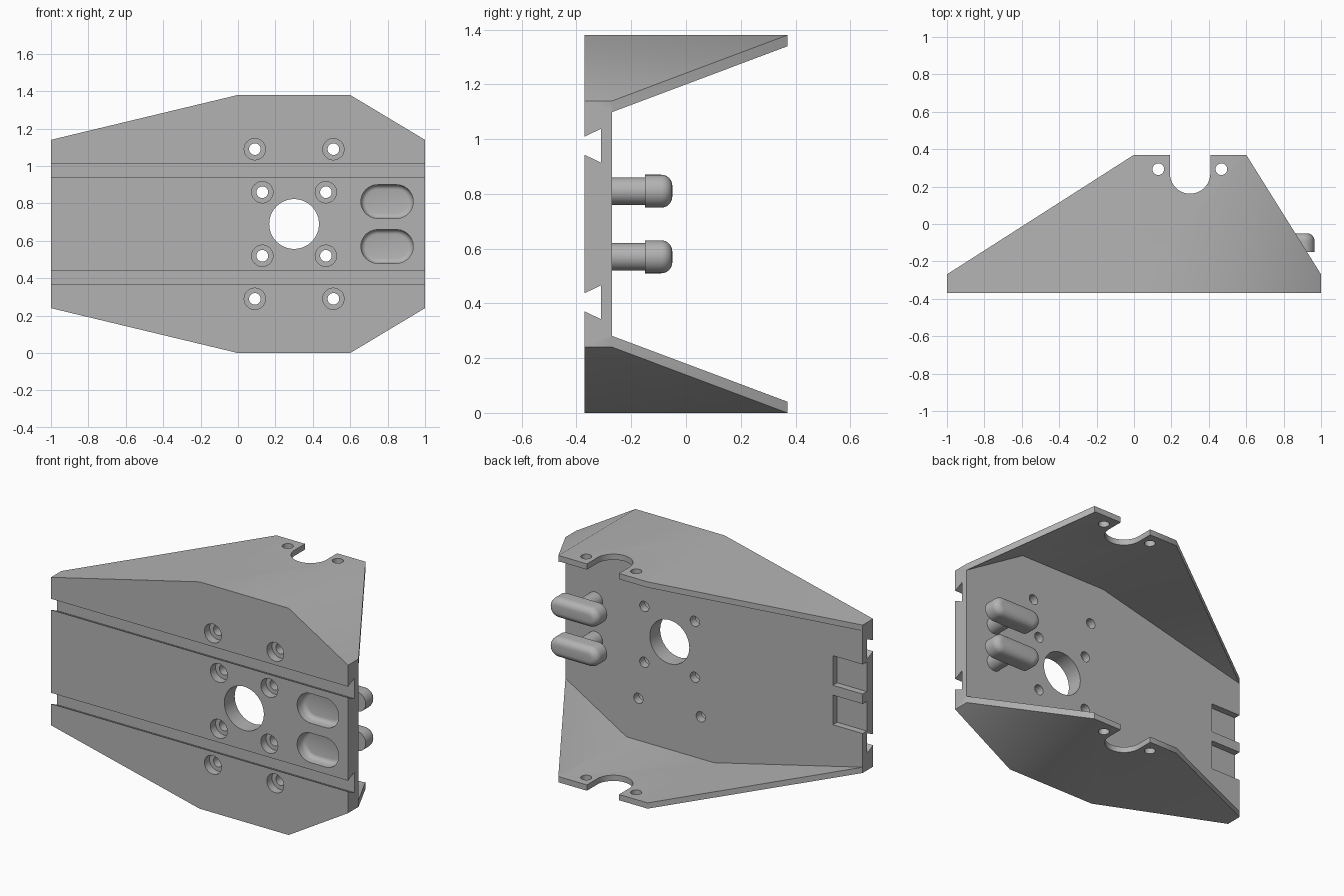
import bpy, bmesh, math
from mathutils import Vector

cube = bpy.data.objects.get("Cube")
if cube:
    bpy.data.objects.remove(cube, do_unlink=True)

FRONT, BACK, TAIL, MID = -0.37, -0.27, 0.37, 0.69

grey = bpy.data.materials.new("plain grey")
grey.use_nodes = True
grey.diffuse_color = (0.45, 0.45, 0.45, 1)
grey.node_tree.nodes["Principled BSDF"].inputs["Base Color"].default_value = (0.45, 0.45, 0.45, 1)

# Placement of a flat outline (a, b) at distance d along an axis
PLACE = {"x": lambda a, b, d: Vector((d, a, b)),
         "y": lambda a, b, d: Vector((a, d, b)),
         "z": lambda a, b, d: Vector((a, b, d))}


def loft(bm, axis, sections):
    """Closed solid through (distance, outline) sections."""
    rings = [[bm.verts.new(PLACE[axis](a, b, d)) for a, b in pts] for d, pts in sections]
    for r0, r1 in zip(rings, rings[1:]):
        for i in range(len(r0)):
            j = (i + 1) % len(r0)
            bm.faces.new((r0[i], r0[j], r1[j], r1[i]))
    bm.faces.new(rings[0])
    bm.faces.new(rings[-1])


def prism(bm, axis, pts, d0, d1):
    loft(bm, axis, [(d0, pts), (d1, pts)])


def pill(ca, cb, half, r, n=20, turn=0):
    """Circle, stretched to a rounded slot when half > 0."""
    pts = []
    for side in (0, 1):
        for i in range(n + (1 if half else 0)):
            t = -math.pi / 2 + math.pi * (side + i / n)
            a, b = math.cos(t) * r + (half if side == 0 else -half), math.sin(t) * r
            pts.append((ca - b, cb + a) if turn else (ca + a, cb + b))
    return pts


def finish(bm, name):
    bmesh.ops.recalc_face_normals(bm, faces=bm.faces)
    mesh = bpy.data.meshes.new(name)
    bm.to_mesh(mesh)
    bm.free()
    mesh.materials.append(grey)
    ob = bpy.data.objects.new(name, mesh)
    bpy.context.collection.objects.link(ob)
    return ob


def activate(ob):
    bpy.ops.object.select_all(action='DESELECT')
    ob.select_set(True)
    bpy.context.view_layer.objects.active = ob


def cut(body, bm, operation='DIFFERENCE'):
    tool = finish(bm, "cutter")
    tool.hide_render = True
    mod = body.modifiers.new("cut", 'BOOLEAN')
    mod.operation, mod.solver, mod.object = operation, 'EXACT', tool
    activate(body)
    bpy.ops.object.modifier_apply(modifier=mod.name)
    bpy.data.objects.remove(tool, do_unlink=True)


def smooth(ob):
    activate(ob)
    bpy.ops.object.shade_smooth_by_angle(angle=math.radians(35))


# Bracket block with the faceted front outline
upper = [(-1, 0.45), (0, MID), (0.6, MID), (1, 0.45)]
outline = [(x, MID + h) for x, h in upper] + [(x, MID - h) for x, h in reversed(upper)]
bm = bmesh.new()
prism(bm, "y", outline, FRONT, 0.5)
bracket = finish(bm, "bracket")

# Hollow behind the plate, leaving thin upper and lower flanges
inner = [(-1.2, 0.367), (0, 0.655), (0.59, 0.655), (1.2, 0.289)]
bm = bmesh.new()
prism(bm, "y", [(x, MID + h) for x, h in inner] + [(x, MID - h) for x, h in reversed(inner)], BACK, 0.7)
cut(bracket, bm)

# Tapered plan of the flanges
bm = bmesh.new()
plan = [(-1.2, -0.6), (-1.2, -0.397), (0, TAIL), (0.6, TAIL), (1.1, -0.429), (1.1, -0.6)]
prism(bm, "z", plan, -0.2, 1.6)
cut(bracket, bm, 'INTERSECT')

# Flange holes and open rounded notch
bm = bmesh.new()
for x in (0.13, 0.467):
    prism(bm, "z", pill(x, 0.293, 0, 0.031), -0.2, 1.6)
prism(bm, "z", pill(0.3, 0.47, 0.2, 0.108, turn=1), -0.2, 1.6)
cut(bracket, bm)

# Dovetail grooves along the front
bm = bmesh.new()
for s in (-1, 1):
    z = MID + s * 0.286
    prism(bm, "x", [(-0.43, z - 0.005), (-0.31, z - 0.062), (-0.31, z + 0.062), (-0.43, z + 0.005)], -1.2, 1.2)
cut(bracket, bm)

# Central bore, counterbored screw holes and shallow rounded recesses
bm = bmesh.new()
prism(bm, "y", pill(0.3, MID, 0, 0.133, n=32), -0.5, -0.1)
for dx, dz in ((0.17, 0.17), (0.21, 0.4)):
    for sx in (-1, 1):
        for sz in (-1, 1):
            x, z = 0.3 + sx * dx, MID + sz * dz
            loft(bm, "y", [(d, pill(x, z, 0, r)) for d, r in
                           ((-0.5, 0.057), (-0.32, 0.057), (-0.32, 0.031), (-0.1, 0.031))])
for s in (-1, 1):
    loft(bm, "y", [(d, pill(0.797, MID + s * 0.12, 0.05, r)) for d, r in
                   ((-0.5, 0.09), (-0.335, 0.09), (-0.322, 0.085), (-0.313, 0.077), (-0.31, 0.065))])
cut(bracket, bm)

# Rectangular pockets at the end of the back face
bm = bmesh.new()
for s in (-1, 1):
    z = MID + s * 0.12
    prism(bm, "y", [(-1.2, z - 0.09), (-0.8, z - 0.09), (-0.8, z + 0.09), (-1.2, z + 0.09)], -0.31, -0.1)
cut(bracket, bm)
smooth(bracket)

# Two pegs with rounded oblong heads
for s, name in ((-1, "lower_peg"), (1, "upper_peg")):
    z = MID + s * 0.12
    bm = bmesh.new()
    prism(bm, "y", pill(0.8, z, 0, 0.05), BACK - 0.01, -0.14)
    loft(bm, "y", [(-0.15, pill(0.8, z, 0.105, 0.06)), (-0.09, pill(0.8, z, 0.105, 0.06))] +
         [(-0.09 + 0.04 * math.sin(t), pill(0.8, z, 0.105, 0.02 + 0.04 * math.cos(t)))
          for t in (math.pi / 12 * i for i in range(1, 7))])
    smooth(finish(bm, name))
